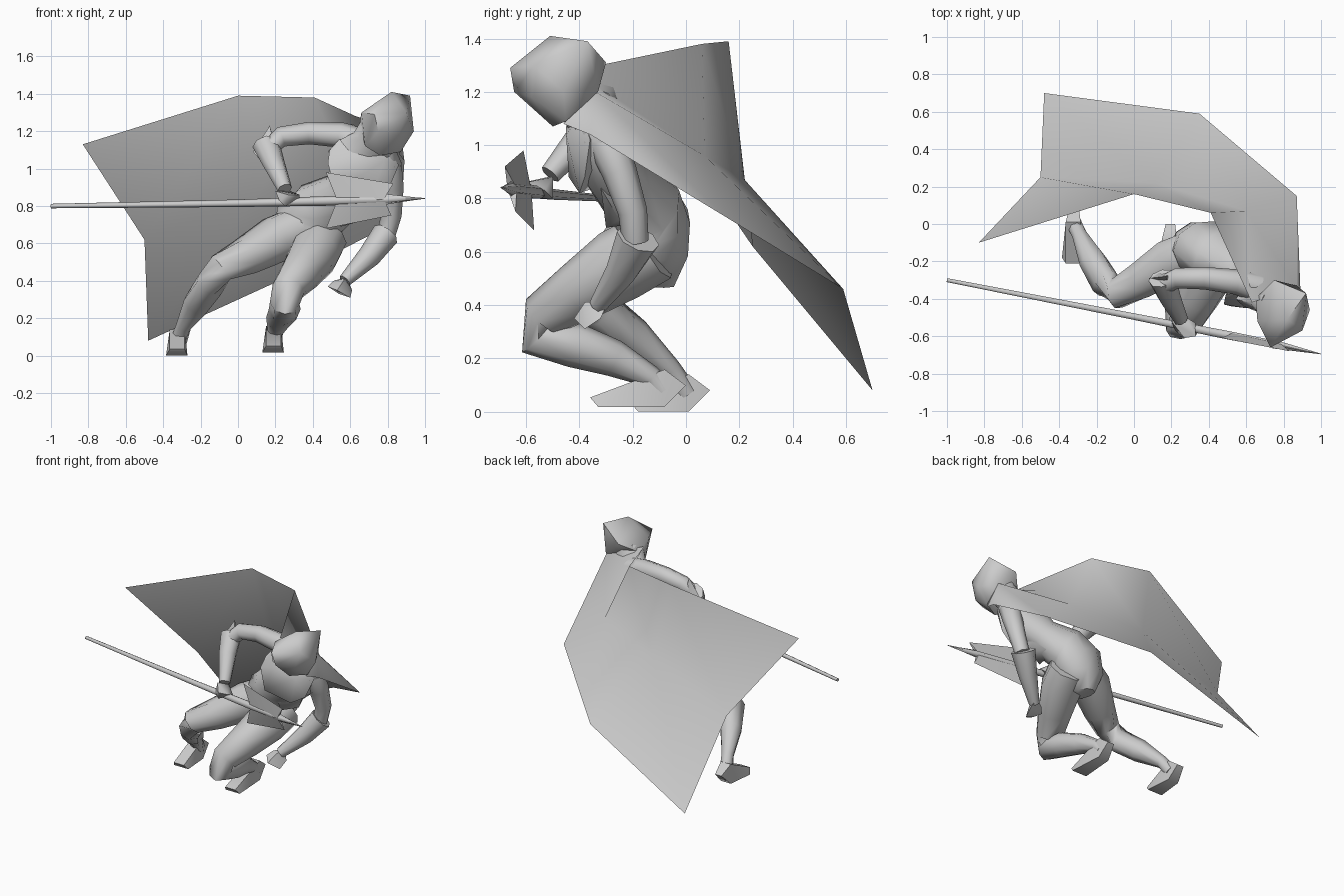
import bpy, bmesh, math
from mathutils import Vector


def finish(name, bm, angle=50):
    bmesh.ops.recalc_face_normals(bm, faces=bm.faces)
    me = bpy.data.meshes.new(name)
    bm.to_mesh(me)
    bm.free()
    for p in me.polygons:
        p.use_smooth = True
    me.set_sharp_from_angle(angle=math.radians(angle))
    ob = bpy.data.objects.new(name, me)
    bpy.context.collection.objects.link(ob)
    return ob


def tube(name, rings, n=8, ref=(1, 0, 0)):
    """Loft of elliptical rings (x, y, z, width, depth)."""
    bm = bmesh.new()
    pts = [Vector(r[:3]) for r in rings]
    loops = []
    for i, r in enumerate(rings):
        t = (pts[min(i + 1, len(pts) - 1)] - pts[max(i - 1, 0)]).normalized()
        u = Vector(ref)
        u = (u - t * u.dot(t)).normalized()
        v = t.cross(u)
        loops.append([bm.verts.new(pts[i]
                      + u * r[3] * math.cos(2 * math.pi * k / n)
                      + v * r[-1] * math.sin(2 * math.pi * k / n)) for k in range(n)])
    for a, b in zip(loops, loops[1:]):
        for k in range(n):
            bm.faces.new((a[k], a[(k + 1) % n], b[(k + 1) % n], b[k]))
    bm.faces.new(loops[0])
    bm.faces.new(loops[-1])
    return finish(name, bm, 60)


def hull(name, pts, angle=60):
    bm = bmesh.new()
    for p in pts:
        bm.verts.new(p)
    bmesh.ops.convex_hull(bm, input=bm.verts)
    junk = [v for v in bm.verts if not v.link_faces]
    bmesh.ops.delete(bm, geom=junk, context='VERTS')
    return finish(name, bm, angle)


def sheet(name, pts, faces, angle=80):
    bm = bmesh.new()
    vs = [bm.verts.new(p) for p in pts]
    for f in faces:
        bm.faces.new([vs[i] for i in f])
    return finish(name, bm, angle)


# flying cape: shoulder, hem and collar points with one ridge and one fold
cape = dict(S=(.89, -.36, 1.04), R=(.87, .15, .73), B=(.35, .59, .46), Q=(-.48, .70, .08),
            P=(-.50, .25, .62), L=(-.83, -.10, 1.13), T=(0, .16, 1.39), U=(.41, .06, 1.38),
            N=(.63, -.42, 1.28), M=(.60, .07, .96), F=(.11, .22, .87),
            V=(.87, -.34, 1.2), W=(.86, -.46, 1.08))
keys = list(cape)
sheet("cape", list(cape.values()),
      [[keys.index(c) for c in f] for f in
       ("WSV", "SRV", "VRM", "VMN", "RBM", "NMU", "UMFT", "MBF", "TFPL", "FBQP")])

# hood and neck
hull("hood", [(.82, -.51, 1.41), (.92, -.37, 1.39), (.94, -.46, 1.2), (.90, -.57, 1.3),
              (.87, -.45, 1.09), (.73, -.66, 1.29), (.75, -.645, 1.2), (.66, -.52, 1.3),
              (.65, -.40, 1.24), (.76, -.50, 1.07), (.68, -.50, 1.12), (.87, -.33, 1.2),
              (.75, -.30, 1.31), (.86, -.58, 1.18)])
tube("neck", [(.68, -.36, 1.08, .16, .08), (.73, -.40, 1.15, .12, .08), (.76, -.44, 1.24, .1, .1)])

# torso and pelvis
tube("torso", [(.33, -.14, .48, .08, .10), (.35, -.13, .60, .16, .145), (.38, -.13, .71, .19, .15),
               (.44, -.16, .78, .175, .145), (.57, -.24, .86, .14, .12), (.65, -.29, .95, .17, .125),
               (.68, -.33, 1.06, .20, .11), (.69, -.36, 1.15, .14, .07)], 10)
hull("chest_plate", [(.49, -.38, 1.1), (.48, -.43, 1.03), (.52, -.44, .88), (.53, -.34, .84),
                     (.60, -.45, 1.07), (.78, -.45, 1.04), (.80, -.38, .88), (.86, -.36, 1.02),
                     (.70, -.40, .82), (.58, -.36, 1.2), (.78, -.39, 1.12), (.70, -.25, 1.0)])
hull("waist_skirt", [(.50, -.30, .82), (.74, -.32, .84), (.55, -.30, .69), (.66, -.25, .72),
                     (.52, -.18, .84), (.70, -.19, .86), (.56, -.08, .72)])

# legs: thigh, knee, shin
tube("right_leg", [(.34, -.15, .68, .13), (.20, -.20, .62, .13), (.04, -.30, .53, .105),
                   (-.09, -.37, .47, .085), (-.15, -.32, .38, .08), (-.22, -.2, .28, .075),
                   (-.29, -.06, .16, .042), (-.32, .0, .07, .045)], 8, (.3, -.2, 1))
tube("left_leg", [(.45, -.12, .62, .135), (.41, -.25, .55, .14), (.34, -.40, .45, .115),
                  (.27, -.535, .36, .09), (.25, -.56, .28, .08), (.25, -.42, .25, .085),
                  (.22, -.27, .20, .07), (.20, -.13, .13, .042), (.19, -.09, .08, .045)], 8)


# feet
def foot(name, x, heel, toe, z):
    hull(name, [(x - .02, heel, z + .08), (x + .03, heel, z + .08), (x - .04, heel - .08, z),
                (x + .04, heel - .08, z), (x - .04, heel - .08, z + .14), (x + .04, heel - .08, z + .14),
                (x - .06, toe + .03, z), (x + .055, toe + .03, z),
                (x - .04, toe, z + .035), (x + .04, toe, z + .035)])


foot("right_foot", -.325, .09, -.21, .0)
foot("left_foot", .19, .0, -.36, .018)

# arms with flared gauntlets
tube("right_arm", [(.66, -.34, 1.14, .08), (.55, -.31, 1.18, .068), (.38, -.29, 1.19, .06),
                   (.23, -.29, 1.17, .055), (.17, -.32, 1.11, .05)], 8, (0, 0, 1))
tube("right_gauntlet", [(.15, -.29, 1.13, .075, .065), (.19, -.39, 1.03, .06), (.25, -.51, .89, .04)], 8)
hull("right_cuff_point", [(.17, -.28, 1.23), (.08, -.29, 1.09), (.14, -.35, 1.02), (.2, -.34, 1.1),
                          (.2, -.27, 1.12), (.13, -.26, 1.08)])
hull("right_hand", [(.20, -.52, .88), (.22, -.57, .83), (.27, -.61, .86), (.33, -.6, .86),
                    (.33, -.53, .83), (.27, -.5, .8), (.28, -.5, .88), (.25, -.58, .8)])
tube("left_arm", [(.78, -.33, 1.08, .06), (.80, -.30, 1.02, .075), (.82, -.25, .90, .066),
                  (.82, -.20, .75, .055), (.79, -.19, .64, .05)], 8)
tube("left_gauntlet", [(.79, -.18, .65, .085, .075), (.70, -.24, .53, .062), (.57, -.33, .40, .035)],
     8, (0, 1, 0))
hull("left_hand", [(.58, -.29, .42), (.51, -.33, .40), (.48, -.36, .37), (.53, -.42, .35),
                   (.60, -.38, .31), (.61, -.32, .35), (.54, -.37, .33), (.57, -.38, .41)])

# spear shaft with swept, two-winged head
tube("spear_shaft", [(-1, -.30, .80, .012), (0, -.495, .815, .02), (.5, -.594, .828, .026),
                     (.8, -.653, .835, .022), (1, -.695, .841, .002)], 6, (0, 0, 1))
for side, rear, front in (("upper", (.47, -.61, .98), (.83, -.68, .92)),
                          ("lower", (.47, -.57, .68), (.82, -.64, .75))):
    hull("spear_wing_" + side, [rear, front, (.53, -.58, .83), (.53, -.615, .83),
                                (.78, -.635, .836), (.78, -.67, .836)], 20)
hull("spear_tip", [(.74, -.645, .87), (.74, -.645, .80), (.74, -.62, .835), (.74, -.665, .835),
                   (1, -.695, .841)], 20)
